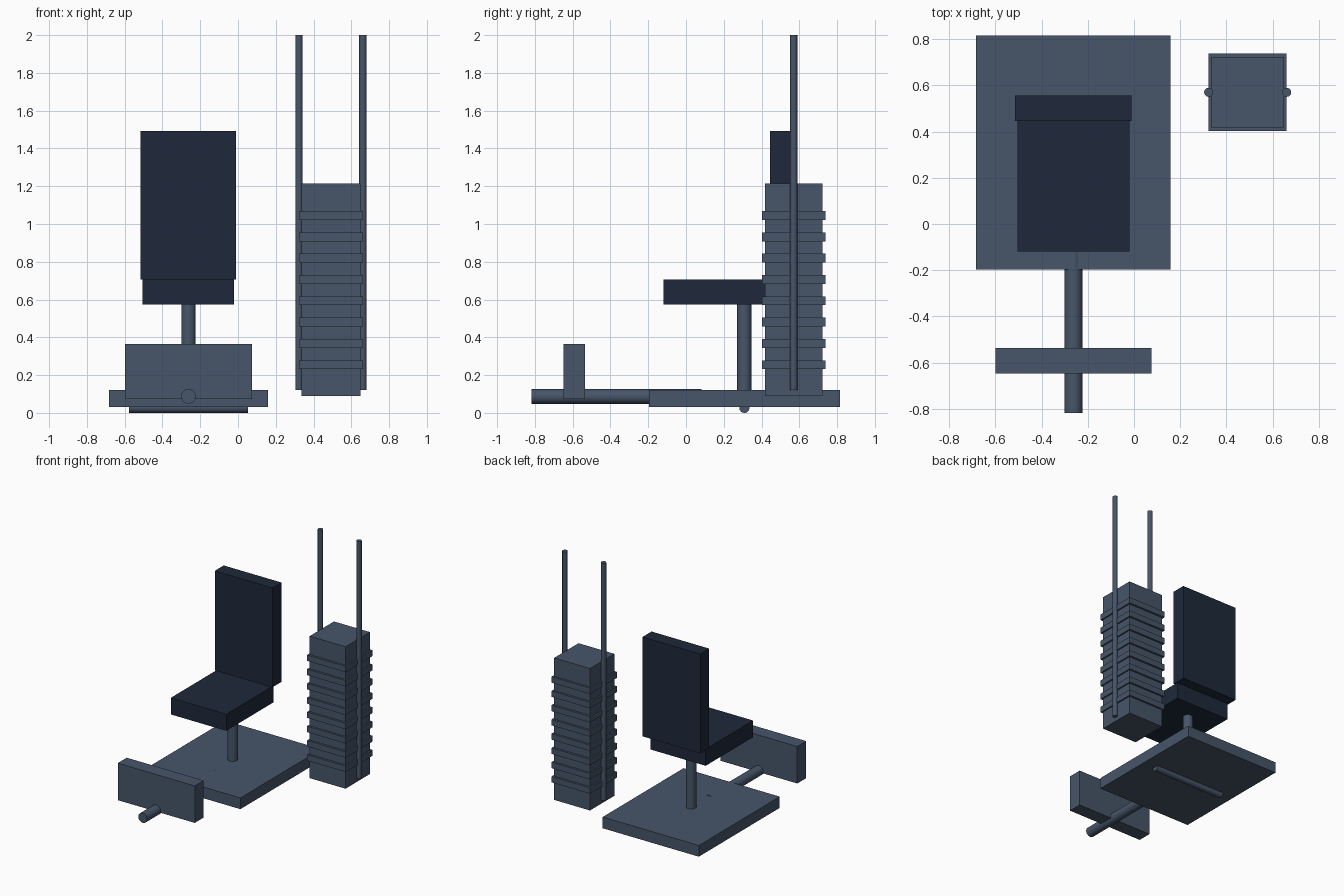
import bpy
import math

if "Cube" in bpy.data.objects:
    bpy.data.objects.remove(bpy.data.objects["Cube"])


def material(name, color):
    m = bpy.data.materials.new(name)
    m.diffuse_color = color
    m.use_nodes = True
    m.node_tree.nodes["Principled BSDF"].inputs["Base Color"].default_value = m.diffuse_color
    return m


STEEL = material("slate_steel", (0.063, 0.091, 0.141, 1))
PAD = material("dark_padding", (0.013, 0.022, 0.044, 1))


def box(name, x, y, z, mat=STEEL):
    """Box from (min, max) ranges along each axis."""
    bpy.ops.mesh.primitive_cube_add(size=1, location=[sum(r) / 2 for r in (x, y, z)])
    ob = bpy.context.object
    ob.name = name
    ob.scale = [r[1] - r[0] for r in (x, y, z)]
    bpy.ops.object.transform_apply(location=False, rotation=False, scale=True)
    ob.data.materials.append(mat)
    return ob


def rod(name, center, radius, length, rotation=(0, 0, 0)):
    bpy.ops.mesh.primitive_cylinder_add(vertices=24, radius=radius, depth=length,
                                        location=center, rotation=rotation)
    ob = bpy.context.object
    ob.name = name
    ob.data.materials.append(STEEL)
    bpy.ops.object.shade_smooth_by_angle(angle=math.radians(40))
    return ob


CX = -0.262  # centre line of the seat unit
Q = math.pi / 2

# Base plate with cross rod underneath
box("base_plate", (-0.683, 0.159), (-0.197, 0.815), (0.032, 0.121))
rod("base_cross_rod", (CX, 0.309, 0.027), 0.027, 0.63, (0, Q, 0))

# Seat on its post, with backrest
rod("seat_post", (CX, 0.309, 0.35), 0.038, 0.46)
box("seat", (-0.505, -0.02), (-0.118, 0.475), (0.574, 0.706), PAD)
box("backrest", (-0.515, -0.01), (0.445, 0.557), (0.706, 1.493), PAD)

# Foot plate on its horizontal bar
rod("foot_bar", (CX, -0.367, 0.087), 0.039, 0.9, (Q, 0, 0))
box("foot_plate", (-0.599, 0.075), (-0.648, -0.536), (0.073, 0.366))

# Weight stack: core block with protruding plates
SX, SY = 0.492, 0.57
box("stack_core", (SX - 0.157, SX + 0.157), (SY - 0.152, SY + 0.152), (0.09, 1.214))
for i in range(8):
    z = 0.255 + i * 0.1128
    box(f"weight_plate_{i + 1}", (SX - 0.169, SX + 0.169), (SY - 0.168, SY + 0.168),
        (z - 0.0235, z + 0.0235))

# Guide rods on either side of the stack
for name, s in (("left", -1), ("right", 1)):
    rod(f"guide_rod_{name}", (SX + s * 0.169, SY, 1.061), 0.0195, 1.878)
